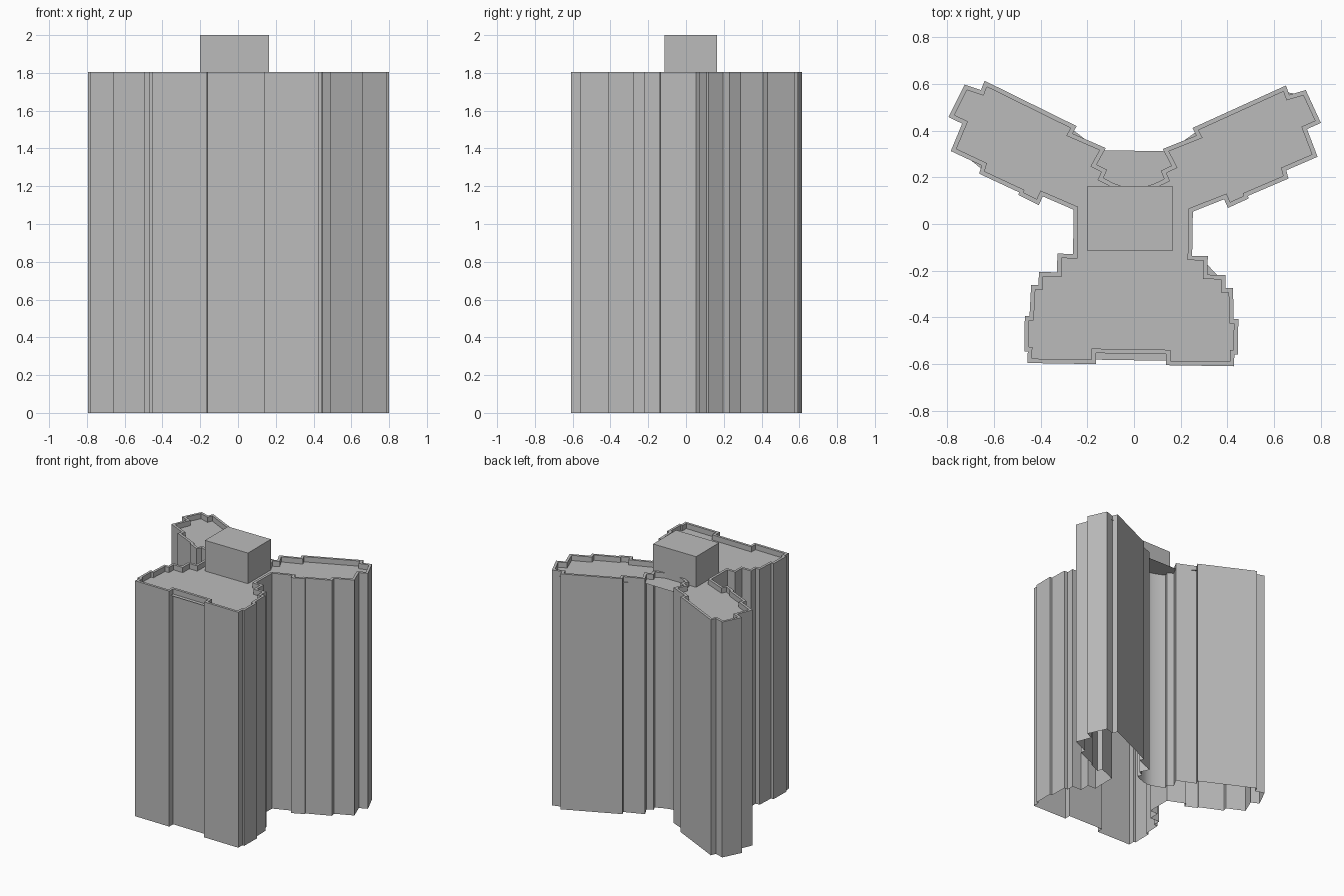
import bpy
import bmesh
from math import radians
from mathutils import Vector, Matrix

default_cube = bpy.data.objects.get("Cube")
if default_cube:
    bpy.data.objects.remove(default_cube, do_unlink=True)

PARAPET_TOP = 1.805
ROOF_LEVEL = 1.765
PARAPET_WIDTH = 0.019


def make_material(name, colour):
    material = bpy.data.materials.new(name)
    material.use_nodes = True
    material.diffuse_color = colour
    material.node_tree.nodes["Principled BSDF"].inputs["Base Color"].default_value = colour
    return material


def finish(name, bm, material):
    """Turn a bmesh into a named, shaded object."""
    mesh = bpy.data.meshes.new(name)
    bm.to_mesh(mesh)
    bm.free()
    mesh.materials.append(material)
    obj = bpy.data.objects.new(name, mesh)
    bpy.context.collection.objects.link(obj)
    bpy.ops.object.select_all(action="DESELECT")
    obj.select_set(True)
    bpy.context.view_layer.objects.active = obj
    bpy.ops.object.shade_smooth_by_angle(angle=radians(25))
    return obj


def inset_outline(points, distance):
    """Offset a clockwise outline inwards with mitred corners."""
    result = []
    for i, point in enumerate(points):
        before = (point - points[i - 1]).normalized()
        after = (points[(i + 1) % len(points)] - point).normalized()
        normal_a = Vector((before.y, -before.x))
        normal_b = Vector((after.y, -after.x))
        result.append(point + (normal_a + normal_b) * distance / (1 + normal_a.dot(normal_b)))
    return result


def add_ring(bm, points, height):
    return [bm.verts.new((p.x, p.y, height)) for p in points]


def bridge(bm, lower, upper):
    for i in range(len(lower)):
        bm.faces.new((lower[i - 1], upper[i - 1], upper[i], lower[i]))


concrete = make_material("plain grey", (0.5, 0.5, 0.5, 1))

# Half of the floor plan, from the back notch round to the front recess
back_notch = [(0, .15), (.04, .157), (.09, .175), (.13, .195), (.115, .23), (.16, .252)]
wing_back = [(.122, .323), (.265, .383), (.248, .415), (.645, .603)]
wing_end = [(.66, .563), (.73, .585), (.797, .445), (.738, .418), (.785, .3)]
wing_front = [(.652, .24), (.662, .205), (.49, .128), (.493, .117), (.405, .075), (.388, .112)]
stem_steps = [(.255, .057), (.255, -.132), (.322, -.132), (.322, -.212), (.4, -.212),
              (.4, -.268), (.432, -.268), (.437, -.4), (.457, -.4), (.457, -.552)]
front_bay = [(.442, -.552), (.442, -.602), (.15, -.602), (.15, -.555)]
half = [Vector(p) for p in back_notch + wing_back + wing_end + wing_front + stem_steps + front_bay]

# Mirror the half and turn the whole plan very slightly
mirrored = [Vector((-p.x, p.y)) for p in reversed(half[1:])]
turn = Matrix.Rotation(radians(-0.9), 2)
shift = Vector((-0.004, 0))
outline = [turn @ p + shift for p in half + mirrored]
inner_outline = inset_outline(outline, PARAPET_WIDTH)

# Tower shell: open base, outer walls, parapet rim and sunken roof
bm = bmesh.new()
base = add_ring(bm, outline, 0)
rim_outer = add_ring(bm, outline, PARAPET_TOP)
rim_inner = add_ring(bm, inner_outline, PARAPET_TOP)
roof_edge = add_ring(bm, inner_outline, ROOF_LEVEL)
for lower, upper in ((base, rim_outer), (rim_outer, rim_inner), (rim_inner, roof_edge)):
    bridge(bm, lower, upper)
roof = bm.faces.new(list(reversed(roof_edge)))
bmesh.ops.triangulate(bm, faces=[roof])
finish("tower_shell", bm, concrete)

# Plant room standing on the roof
bm = bmesh.new()
bmesh.ops.create_cube(bm, size=1)
low = Vector((-0.2, -0.115, ROOF_LEVEL))
high = Vector((0.165, 0.163, 2))
bmesh.ops.scale(bm, vec=high - low, verts=bm.verts)
bmesh.ops.translate(bm, vec=(low + high) / 2, verts=bm.verts)
finish("roof_plant_room", bm, concrete)
